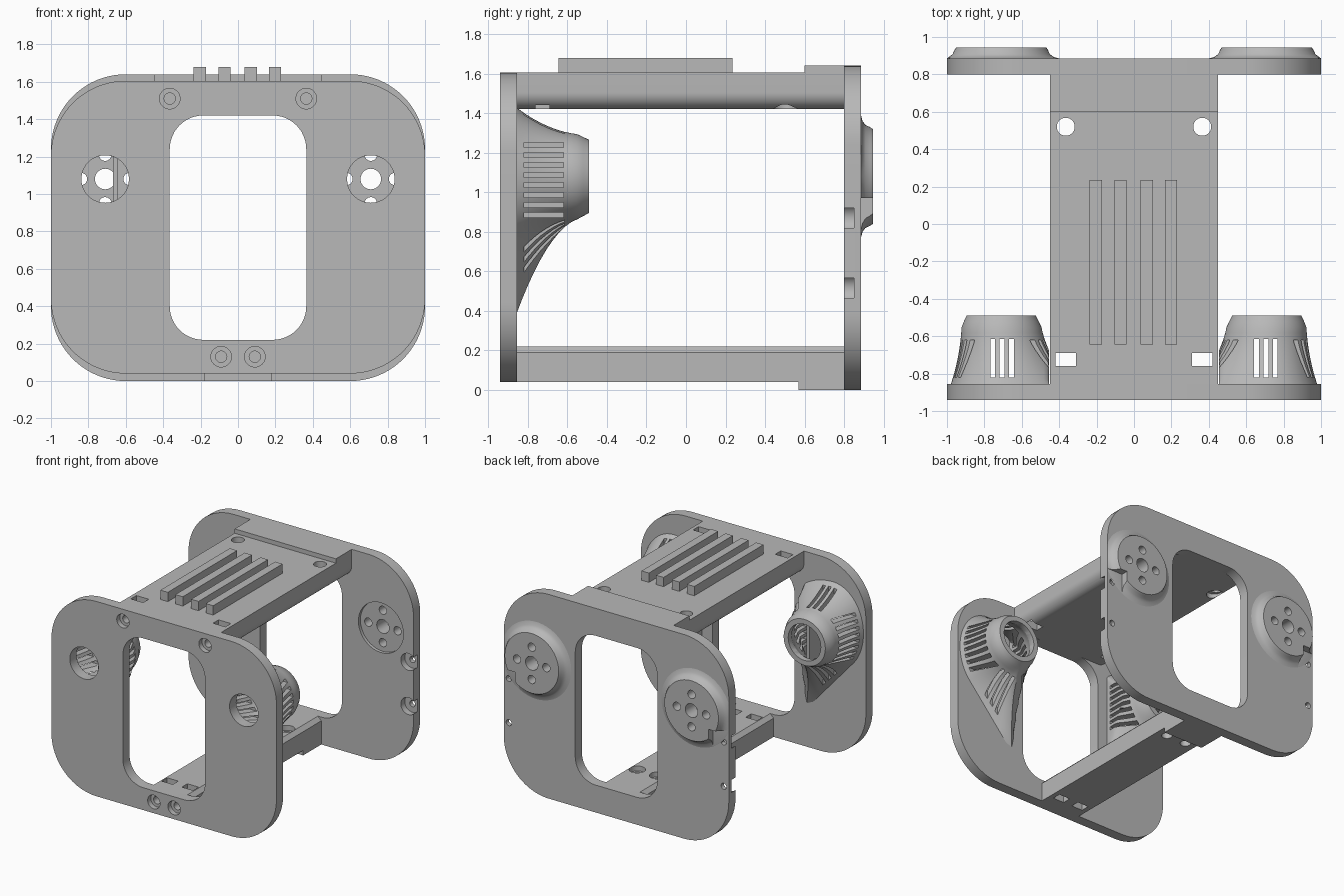
import bpy, bmesh
from math import cos, sin, pi, radians
from mathutils import Vector
from mathutils.geometry import convex_hull_2d

if "Cube" in bpy.data.objects:
    bpy.data.objects.remove(bpy.data.objects["Cube"])

GREY = (0.48, 0.48, 0.48, 1)
grey = bpy.data.materials.new("plain grey")
grey.use_nodes = True
grey.diffuse_color = GREY
grey.node_tree.nodes["Principled BSDF"].inputs["Base Color"].default_value = GREY

AX, AZ = 0.71, 1.08            # motor axis, mirrored in x
FRONT, FRONT_IN = -0.94, -0.855
BACK_IN, BACK = 0.80, 0.885


def loft(name, rings):
    """Closed solid through rings with equal point counts."""
    bm = bmesh.new()
    loops = [[bm.verts.new(p) for p in ring] for ring in rings]
    n = len(loops[0])
    for a, b in zip(loops, loops[1:]):
        for i in range(n):
            bm.faces.new((a[i], a[(i + 1) % n], b[(i + 1) % n], b[i]))
    bm.faces.new(loops[0])
    bm.faces.new(loops[-1])
    bmesh.ops.recalc_face_normals(bm, faces=bm.faces)
    mesh = bpy.data.meshes.new(name)
    bm.to_mesh(mesh)
    bm.free()
    ob = bpy.data.objects.new(name, mesh)
    bpy.context.collection.objects.link(ob)
    mesh.materials.append(grey)
    return ob


def rounded(x0, x1, z0, z1, radii, seg=12):
    """Rectangle in xz with radii (low left, low right, top right, top left)."""
    pts = []
    corners = ((x0, z0, 1, 1), (x1, z0, -1, 1), (x1, z1, -1, -1), (x0, z1, 1, -1))
    for k, ((x, z, sx, sz), r) in enumerate(zip(corners, radii)):
        if r == 0:
            pts.append((x, z))
            continue
        for i in range(seg + 1):
            a = pi + (k + i / seg) * pi / 2
            pts.append((x + sx * r + r * cos(a), z + sz * r + r * sin(a)))
    return pts


def prism(name, pts, y0, y1):
    return loft(name, [[(x, y, z) for x, z in pts] for y in (y0, y1)])


def box(name, x0, x1, y0, y1, z0, z1):
    return prism(name, rounded(x0, x1, z0, z1, (0, 0, 0, 0)), y0, y1)


def circle(r, n=40):
    return [(r * cos(2 * pi * i / n), r * sin(2 * pi * i / n)) for i in range(n)]


def rod_y(x, z, r, y0, y1):
    return prism("cutter", [(x + u, z + v) for u, v in circle(r)], y0, y1)


def rod_z(x, y, r, z0, z1):
    return loft("cutter", [[(x + u, y + v, z) for u, v in circle(r)] for z in (z0, z1)])


def cut(objects, cutters):
    for ob in objects:
        bpy.context.view_layer.objects.active = ob
        for c in cutters:
            m = ob.modifiers.new("cut", 'BOOLEAN')
            m.operation, m.solver, m.object = 'DIFFERENCE', 'EXACT', c
            bpy.ops.object.modifier_apply(modifier=m.name)
    for c in cutters:
        bpy.data.objects.remove(c)


def side_name(s):
    return "left" if s > 0 else "right"


# End plates with a tall rounded window
front = prism("front_plate", rounded(-1, 1, 0.04, 1.605, [0.4] * 4, 20), FRONT, FRONT_IN)
back = prism("back_plate", rounded(-1, 1, 0, 1.64, [0.4] * 4, 20), BACK_IN, BACK)
cut([front, back], [prism("cutter", rounded(-0.365, 0.365, 0.22, 1.42, [0.18] * 4), -2, 2)])

# Beams joining the plates, with raised tabs at the back
top_beam = prism("top_beam", rounded(-0.45, 0.45, 1.42, 1.605, (0.085, 0.085, 0, 0)),
                 FRONT_IN, BACK_IN)
bottom_beam = prism("bottom_beam", rounded(-0.18, 0.18, 0.04, 0.22, (0, 0, 0.03, 0.03), 1),
                    FRONT_IN, BACK_IN)
top_tab = box("top_tab", -0.45, 0.45, 0.6, BACK_IN, 1.6, 1.64)
box("bottom_tab", -0.18, 0.18, 0.57, BACK_IN, 0, 0.045)

# Four ribs along the top
for i, x in enumerate((-0.205, -0.072, 0.068, 0.198)):
    box(f"top_rib_{i + 1}", x - 0.033, x + 0.033, -0.645, 0.235, 1.6, 1.68)

# Screw holes, nut slots and counterbores in the beams
for s in (-1, 1):
    x = 0.365 * s
    cut([front], [rod_y(x, 1.51, 0.055, -1, -0.9)])
    cut([front, top_beam], [rod_y(x, 1.51, 0.03, -1, -0.7)])
    cut([top_beam], [box("cutter", x - 0.055, x + 0.055, -0.76, -0.69, 1.3, 1.7),
                     rod_z(x, 0.52, 0.048, 1.3, 1.7),
                     rod_z(x, 0.5, 0.06, 1.3, 1.46)])
    x = 0.09 * s
    cut([front], [rod_y(x, 0.13, 0.055, -1, -0.9)])
    cut([front, bottom_beam], [rod_y(x, 0.13, 0.03, -1, -0.7)])
    cut([bottom_beam], [box("cutter", x - 0.05, x + 0.05, -0.77, -0.7, -0.1, 0.3),
                        rod_z(x, 0.49, 0.04, -0.1, 0.3),
                        rod_z(x, 0.49, 0.06, 0.18, 0.3)])

# Teardrop outline of the cone base, as distance from the axis by angle
STEPS = 96
outline = [Vector(((0.27 if cos(a) > 0 else 0.4) * cos(a), 0.35 * sin(a)))
           for a in (2 * pi * i / 64 for i in range(64))]
outline.append(Vector((-0.23, -0.73)))
hull = [outline[i] for i in convex_hull_2d(outline)]


def reach(a):
    d = Vector((cos(a), sin(a)))
    best = 9.0
    for p, q in zip(hull, hull[1:] + hull[:1]):
        n = Vector((q.y - p.y, p.x - q.x))
        if n.dot(p) < 0:
            n = -n
        if n.dot(d) > 1e-6:
            best = min(best, n.dot(p) / n.dot(d))
    return best


REACH = [(2 * pi * i / STEPS, reach(2 * pi * i / STEPS)) for i in range(STEPS)]


def cone(name, s, wall, y0, y1):
    """Flared teardrop shell surface, shrunk inward by the wall."""
    rings = []
    for k in range(13):
        f = k / 12
        tip = 0.21 - (0.025 * (f - 0.85) / 0.15 if f > 0.85 else 0)
        ring = []
        for a, base in REACH:
            r = tip + max(base - 0.21, 0) * (1 - f) ** 2 - wall
            x = max(r * cos(a), -0.255 + wall)
            ring.append((s * (AX + x), y0 + (y1 - y0) * f, AZ + r * sin(a)))
        rings.append(ring)
    return loft(name, rings)


# Hollow vented motor cones behind the front plate
for s in (-1, 1):
    x = AX * s
    shell = cone(side_name(s) + "_motor_cone", s, 0, FRONT_IN - 0.004, -0.49)
    cutters = [cone("cutter", s, 0.04, FRONT_IN - 0.02, -0.535),
               rod_y(x, AZ, 0.145, -0.7, -0.4)]
    for i in range(8):
        z = 0.885 + i * 0.0505
        cutters.append(box("cutter", x - 0.5, x + 0.5, -0.82, -0.62, z - 0.013, z + 0.013))
    for u in (0.655, 0.705, 0.755):
        cutters.append(box("cutter", s * u - 0.013, s * u + 0.013, -0.82, -0.615, 0.2, 1.6))
    cut([shell], cutters)
    cut([front], [rod_y(x, AZ, 0.127, -1, -0.8)])

# Flared mounting bosses on the back plate
for s in (-1, 1):
    x = AX * s
    rings = []
    for r, y in ((0.315, BACK - 0.005), (0.31, BACK), (0.28, 0.893), (0.26, 0.908),
                 (0.25, 0.93), (0.24, 0.945)):
        rings.append([(s * min(AX + u, 1.0), y, AZ + v) for u, v in circle(r, 64)])
    boss = loft(side_name(s) + "_back_boss", rings)
    notch = sorted((0.86 * s, 1.1 * s))
    cut([boss], [box("cutter", *notch, BACK + 0.001, 1, 0.7, 0.97)])
    # Shallow disc recess inside, then centre and four bolt holes
    cut([back], [rod_y(x, AZ, 0.2, 0.7, 0.825)])
    cut([back, boss], [rod_y(x, AZ, 0.055, 0.7, 1)]
        + [rod_y(x + u, AZ + v, 0.033, 0.7, 1) for u, v in circle(0.13, 4)])
    # Side screw pockets open to the plate edge
    for z in (0.87, 0.515):
        cut([back], [rod_y(0.955 * s, z, 0.068, 0.7, 0.85),
                     rod_y(0.955 * s, z, 0.024, 0.7, 0.9)])

# Smooth curves with sharp edges kept
for ob in bpy.context.scene.objects:
    ob.select_set(ob.type == 'MESH')
bpy.context.view_layer.objects.active = front
bpy.ops.object.shade_smooth_by_angle(angle=radians(30))
